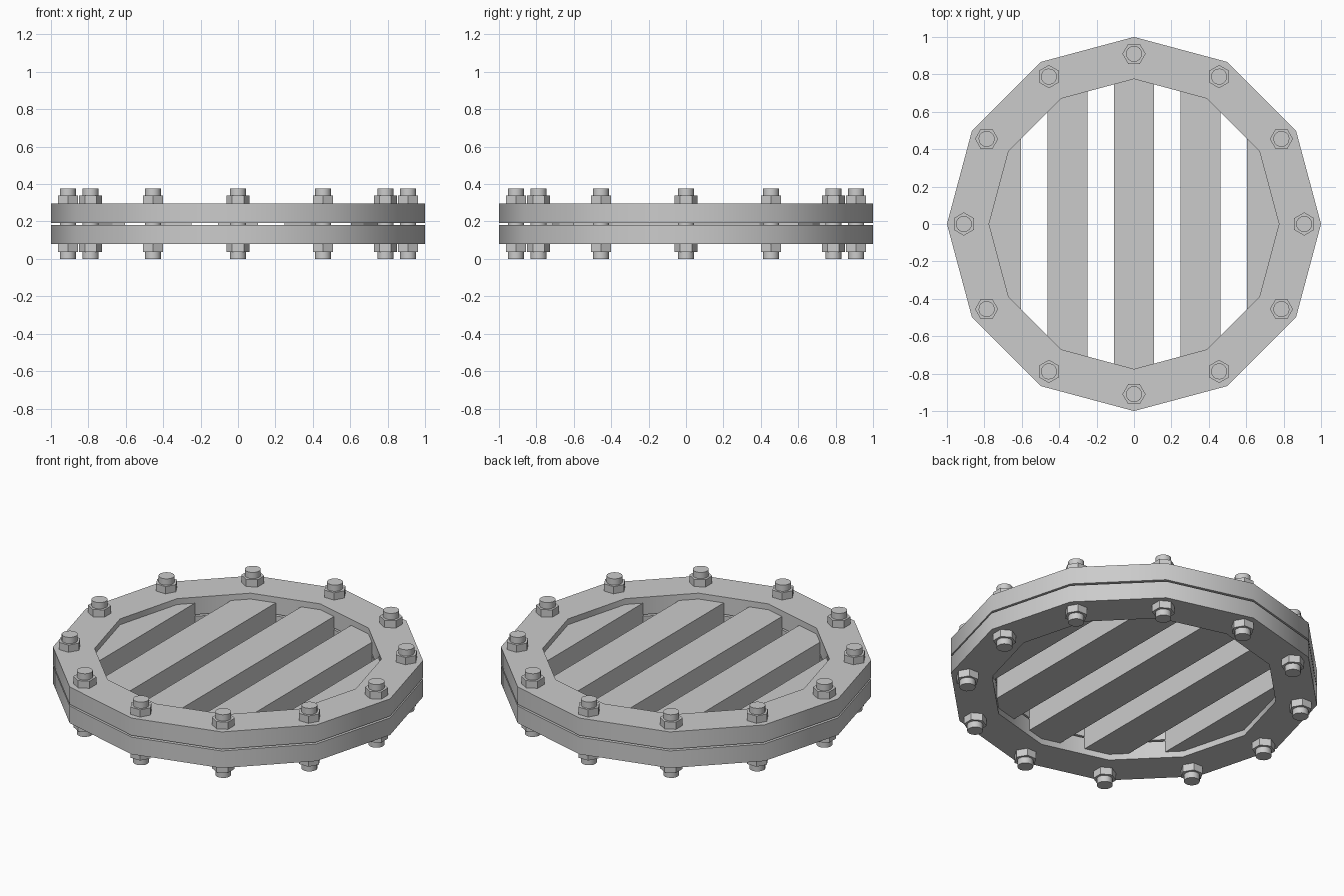
import bpy, bmesh, math

if "Cube" in bpy.data.objects:
    bpy.data.objects.remove(bpy.data.objects["Cube"])

SIDES = 12
R_OUT, R_IN, R_BOLT = 1.0, 0.775, 0.91


def polar(r, a):
    return (r * math.cos(a), r * math.sin(a))


def finish(name, bm, smooth=None):
    bmesh.ops.recalc_face_normals(bm, faces=bm.faces)
    mesh = bpy.data.meshes.new(name)
    bm.to_mesh(mesh)
    bm.free()
    ob = bpy.data.objects.new(name, mesh)
    bpy.context.collection.objects.link(ob)
    if smooth:
        bpy.ops.object.select_all(action='DESELECT')
        ob.select_set(True)
        bpy.context.view_layer.objects.active = ob
        bpy.ops.object.shade_smooth_by_angle(angle=math.radians(smooth))
    return ob


def prism(bm, pts, z0, z1):
    lo = [bm.verts.new((x, y, z0)) for x, y in pts]
    hi = [bm.verts.new((x, y, z1)) for x, y in pts]
    bm.faces.new(lo[::-1])
    bm.faces.new(hi)
    n = len(pts)
    for i in range(n):
        j = (i + 1) % n
        bm.faces.new((lo[i], lo[j], hi[j], hi[i]))


def ngon(n, r, turn=0.0, cx=0.0, cy=0.0):
    pts = [polar(r, turn + math.tau * i / n) for i in range(n)]
    return [(x + cx, y + cy) for x, y in pts]


# Twelve-sided flange rings, one above the other with a thin gap
def flange(name, z0, z1):
    bm = bmesh.new()
    section = [(R_IN, z0), (R_OUT, z0), (R_OUT, z1), (R_IN, z1)]
    loops = []
    for i in range(SIDES):
        a = math.tau * i / SIDES
        loops.append([bm.verts.new((*polar(r, a), z)) for r, z in section])
    for i in range(SIDES):
        p, q = loops[i], loops[(i + 1) % SIDES]
        for k in range(4):
            m = (k + 1) % 4
            bm.faces.new((p[k], q[k], q[m], p[m]))
    finish(name, bm, 35)


flange("lower_ring", 0.08, 0.182)
flange("upper_ring", 0.192, 0.295)


# Grate bars, their ends cut to the inside of the rings
def half_length(x):
    r = R_IN + 0.004
    corners = [polar(r, math.tau * i / SIDES) for i in range(4)]
    for (xa, ya), (xb, yb) in zip(corners, corners[1:]):
        if xb - 1e-6 <= abs(x) <= xa:
            return ya + (yb - ya) * (xa - abs(x)) / (xa - xb)
    return 0.0


def bar(name, x0, x1):
    breaks = [s * R_IN * math.cos(math.radians(a)) for a in (30, 60, 90) for s in (-1, 1)]
    xs = sorted({round(x, 4) for x in [x0, x1] + breaks if x0 <= x <= x1})
    top = [(x, half_length(x)) for x in xs]
    bottom = [(x, -y) for x, y in reversed(top) if y > 1e-4]
    bm = bmesh.new()
    prism(bm, top + bottom, 0.115, 0.26)
    finish(name, bm)


bar("grate_bar_centre", -0.108, 0.108)
bar("grate_bar_left", -0.463, -0.248)
bar("grate_bar_right", 0.248, 0.463)
bar("grate_bar_far_left", -R_IN, -0.603)
bar("grate_bar_far_right", 0.603, R_IN)

# Studs with a hex nut at each end
for i in range(SIDES):
    a = math.tau * i / SIDES
    cx, cy = polar(R_BOLT, a)
    bm = bmesh.new()
    prism(bm, ngon(16, 0.043, a, cx, cy), 0.0, 0.375)
    finish(f"stud_{i + 1}", bm, 35)
    bm = bmesh.new()
    for z0, z1 in ((0.037, 0.08), (0.295, 0.338)):
        prism(bm, ngon(6, 0.062, a + math.pi / 2, cx, cy), z0, z1)
    finish(f"nuts_{i + 1}", bm)
